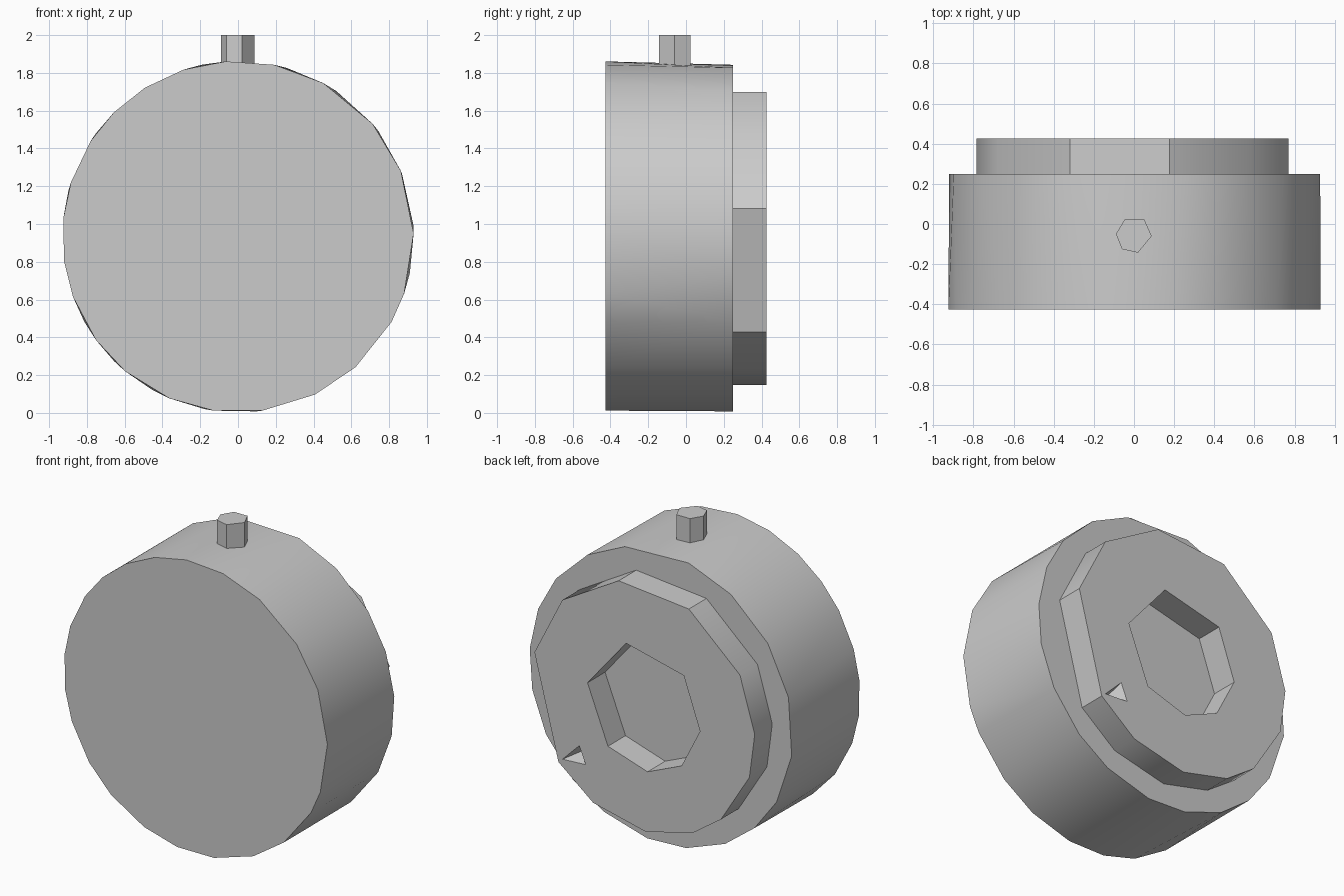
import bpy, bmesh, math

cube = bpy.data.objects.get("Cube")
if cube:
    bpy.data.objects.remove(cube, do_unlink=True)

CENTRE_Z = 0.933
BACK = 0.25      # rear face of the drum
RIM = 0.427      # rear face of the raised plate

grey = bpy.data.materials.new("plain grey")
grey.use_nodes = True
colour = (0.6, 0.6, 0.6, 1)
grey.diffuse_color = colour
grey.node_tree.nodes["Principled BSDF"].inputs["Base Color"].default_value = colour


def ring(angles, radius, y):
    """Points round the drum axis, at the given angles in degrees."""
    return [(radius * math.cos(math.radians(a)), y,
             CENTRE_Z + radius * math.sin(math.radians(a))) for a in angles]


def hull(name, points):
    """Convex solid round the points, with flat areas merged."""
    bm = bmesh.new()
    for p in points:
        bm.verts.new(p)
    bmesh.ops.convex_hull(bm, input=bm.verts)
    bmesh.ops.dissolve_limit(bm, angle_limit=math.radians(0.5),
                             verts=bm.verts, edges=bm.edges)
    bmesh.ops.recalc_face_normals(bm, faces=bm.faces)
    mesh = bpy.data.meshes.new(name)
    bm.to_mesh(mesh)
    bm.free()
    mesh.materials.append(grey)
    obj = bpy.data.objects.new(name, mesh)
    bpy.context.collection.objects.link(obj)
    return obj


def activate(obj):
    bpy.ops.object.select_all(action='DESELECT')
    obj.select_set(True)
    bpy.context.view_layer.objects.active = obj


def smooth(obj, degrees):
    activate(obj)
    bpy.ops.object.shade_smooth_by_angle(angle=math.radians(degrees))


def cut(obj, cutter):
    activate(obj)
    mod = obj.modifiers.new("cut", 'BOOLEAN')
    mod.operation = 'DIFFERENCE'
    mod.solver = 'EXACT'
    mod.object = cutter
    bpy.ops.object.modifier_apply(modifier=mod.name)
    bpy.data.objects.remove(cutter, do_unlink=True)


# Drum body: unevenly faceted rims at front and back
front_rim = [1, 22, 40, 61, 78, 94, 108, 122, 135, 147, 162, 174,
             188, 200, 216, 230, 247, 262, 278, 296, 312, 331, 341]
back_rim = [4, 21, 37, 56, 74, 102, 122, 144, 165, 188,
            209, 225, 241, 259, 276, 296, 312, 331, 348]
body = hull("drum_body", ring(front_rim, 0.93, -0.427) + ring(back_rim, 0.93, BACK))
smooth(body, 35)

# Raised back plate with a seven-sided recess and a small chip
plate_rim = [11, 43, 77, 114, 150, 177, 198, 226, 244, 269, 297, 320]
recess_rim = [8, 72, 135, 186, 228, 266, 309]
plate = hull("back_plate", ring(plate_rim, 0.785, BACK - 0.01) + ring(plate_rim, 0.785, RIM))
cut(plate, hull("recess_cutter", ring(recess_rim, 0.4, 0.2) + ring(recess_rim, 0.4, 0.5)))
chip = [(0.58, RIM + 0.01, 0.45), (0.40, RIM + 0.01, 0.46),
        (0.45, RIM + 0.01, 0.58), (0.5, 0.33, 0.49)]
cut(plate, hull("chip_cutter", chip))
smooth(plate, 35)

# Six-sided knob on top
knob_outline = [(0.088, -0.06), (0.05, 0.025), (-0.045, 0.025),
                (-0.09, -0.05), (-0.06, -0.125), (0.02, -0.143)]
knob = hull("top_knob", [(x, y, z) for z in (1.83, 2.0) for x, y in knob_outline])
smooth(knob, 30)
